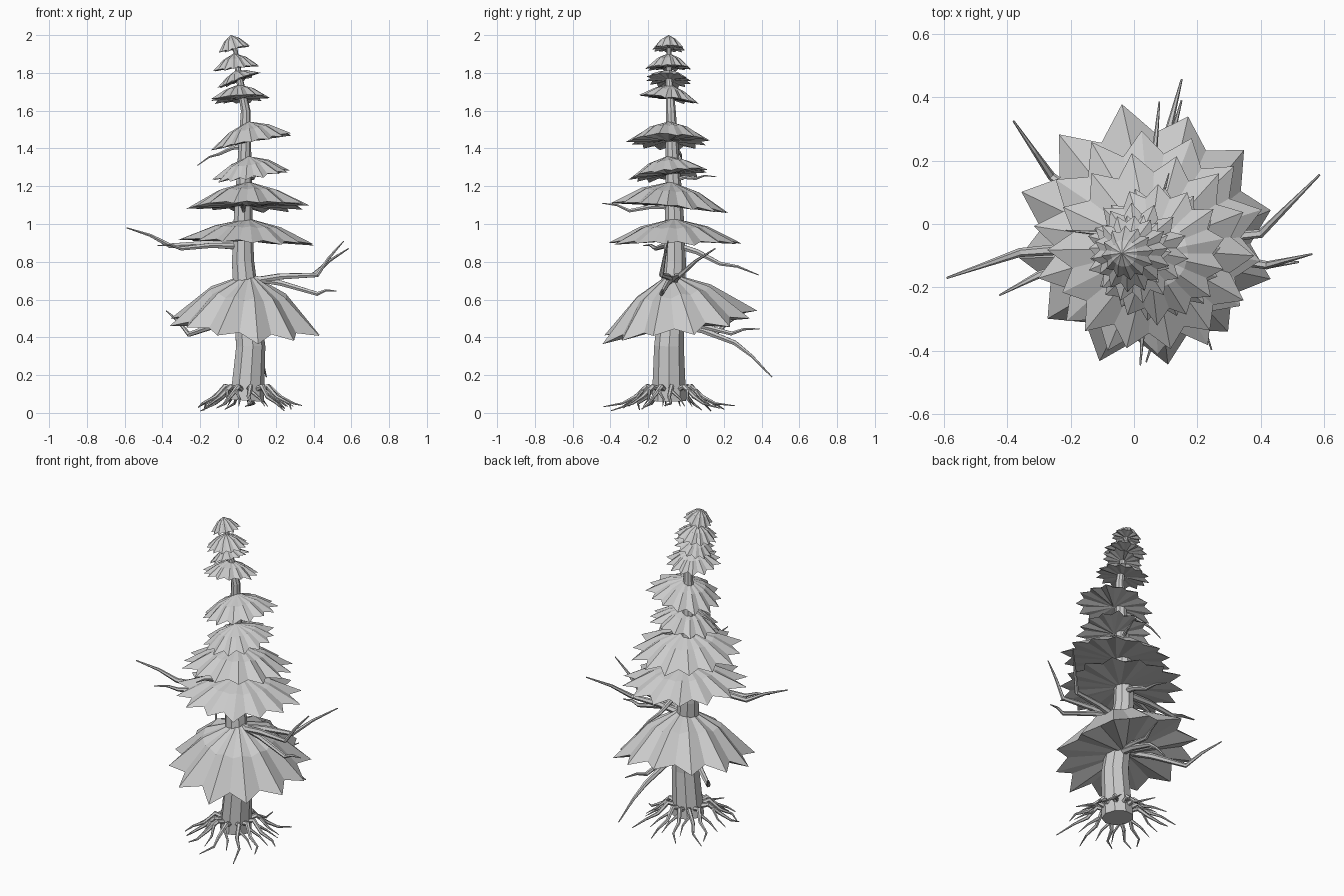
import bpy, math, random
from mathutils import Vector

if "Cube" in bpy.data.objects:
    bpy.data.objects.remove(bpy.data.objects["Cube"])

random.seed(4)


def make(name, verts, faces):
    me = bpy.data.meshes.new(name)
    me.from_pydata([tuple(v) for v in verts], [], faces)
    me.update()
    ob = bpy.data.objects.new(name, me)
    bpy.context.collection.objects.link(ob)


def tube(name, pts, radii, sides):
    """Flat-sided tapered tube along a path."""
    pts = [Vector(p) for p in pts]
    verts, faces = [], []
    n = len(pts)
    for i, p in enumerate(pts):
        d = (pts[min(i + 1, n - 1)] - pts[max(i - 1, 0)]).normalized()
        if i == 0:
            u = Vector((0, 1, 0) if abs(d.z) > 0.8 else (0, 0, 1)).cross(d).normalized()
        else:
            u = (u - d * u.dot(d)).normalized()
        w = d.cross(u)
        for k in range(sides):
            a = 2 * math.pi * k / sides
            verts.append(p + (u * math.cos(a) + w * math.sin(a)) * radii[i])
    for i in range(n - 1):
        for k in range(sides):
            a, b = i * sides + k, i * sides + (k + 1) % sides
            faces.append((a, b, b + sides, a + sides))
    faces.append(tuple(range(sides))[::-1])
    faces.append(tuple(range((n - 1) * sides, n * sides)))
    make(name, verts, faces)


def limb(name, pts, r):
    n = len(pts) - 1
    tube(name, pts, [r * (1 - 0.85 * (i / n) ** 1.2) for i in range(n + 1)], 6)


def tier(name, c, r, h, sx, sy, tips, phase):
    """Tilted cone with a convex shoulder, pleated star rim and closed underside."""
    c = Vector(c)
    ez = Vector((-sx, -sy, 1)).normalized()
    ex = (Vector((1, 0, 0)) - ez * ez.x).normalized()
    ey = ez.cross(ex)
    m = 2 * tips
    verts, faces = [c + ez * h], []
    for ring in range(2):
        for k in range(m):
            a = phase + 2 * math.pi * k / m
            tip = k % 2 == 0
            if ring == 0:
                rr, z = r * 0.5, h * (0.66 if tip else 0.60)
            else:
                rr = r * (random.uniform(0.97, 1.05) if tip else 0.81)
                z = h * (random.uniform(-0.08, 0.06) if tip else 0.08)
            verts.append(c + (ex * math.cos(a) + ey * math.sin(a)) * rr + ez * z)
    verts.append(c + ez * h * 0.04)
    for k in range(m):
        a, b = 1 + k, 1 + (k + 1) % m
        faces += [(0, a, b), (a, a + m, b + m, b), (b + m, a + m, 2 * m + 1)]
    make(name, verts, faces)


# Trunk
axis = [Vector(p) for p in [(.045, -.09, .065), (.065, -.09, .35), (.025, -.06, .8), (.025, -.06, 1),
                            (.04, -.08, 1.6), (.005, -.09, 1.78), (-.02, -.09, 1.96)]]
tube("trunk", axis, [.095 - .043 * p.z for p in axis], 9)


def on_trunk(z):
    for a, b in zip(axis, axis[1:]):
        if z <= b.z:
            return a.lerp(b, (z - a.z) / (b.z - a.z))


# Foliage tiers: x, z, radius, height, x tilt, y tilt
tiers = [
    (.035, .455, .41, .29, -.09, .17),
    (.05, .905, .355, .125, -.03, 0),
    (.055, 1.09, .315, .135, 0, -.08),
    (.07, 1.26, .21, .1, .14, .09),
    (.075, 1.435, .22, .11, .2, 0),
    (.01, 1.66, .155, .08, .06, -.14),
    (.005, 1.76, .118, .055, .38, -.08),
    (-.01, 1.825, .122, .08, .13, 0),
    (-.02, 1.925, .085, .078, .25, 0),
]
for i, (x, z, r, h, sx, sy) in enumerate(tiers):
    tier(f"foliage_tier_{i + 1}", (x, max(-.092, -.035 - .028 * i), z), r, h, sx, sy,
         12 if i in (0, 8) else 14, math.radians(10 + 7 * i))

# Bare branches: start height on the trunk, elbow, tip
branches = [
    (.88, (-.36, -.09, .885), (-.59, -.17, .98)),
    (.88, (-.3, -.16, .87), (-.425, -.225, .885)),
    (.69, (.4, -.03, .73), (.585, .155, .87)),
    (.69, (.42, -.13, .73), (.56, -.095, .91)),
    (.72, (.42, -.13, .63), (.52, -.12, .645)),
    (.89, (.06, .18, .79), (.08, .385, .73)),
    (.48, (.1, .26, .37), (.15, .455, .19)),
    (.48, (.11, .24, .42), (.15, .39, .445)),
    (.5, (-.26, .15, .415), (-.38, .325, .54)),
    (1.09, (.03, -.3, 1.07), (.02, -.445, 1.11)),
    (1.41, (-.1, -.03, 1.37), (-.215, -.02, 1.31)),
    (1.23, (.08, .05, 1.24), (.11, .16, 1.25)),
]
for i, (z, elbow, tip) in enumerate(branches):
    s, e, t = on_trunk(z), Vector(elbow), Vector(tip)
    sag = Vector((0, 0, .012))
    limb(f"branch_{i + 1}", [s, s.lerp(e, .5) + sag, e, e.lerp(t, .45) + sag, t],
         .006 + .026 * (t - s).length)

# Roots with side forks
for i in range(12):
    ang = 2 * math.pi * (i + random.uniform(-.25, .25)) / 12 - .35
    length = random.uniform(.27, .37)
    side = random.choice((-1, 1))

    def at(r, z, turn=0):
        a = ang + turn * side
        return Vector((axis[0].x + math.cos(a) * r, axis[0].y + math.sin(a) * r, z))

    limb(f"root_{i + 1}", [at(.06, .12), at(.12, .14), at(.18, .085, .12), at(.25, .05, .08),
                           at(length, random.uniform(.005, .04), .2)], .017)
    limb(f"root_fork_{i + 1}", [at(.14, .12, .05), at(.19, .075, -.2), at(.25, .035, -.22)], .01)
